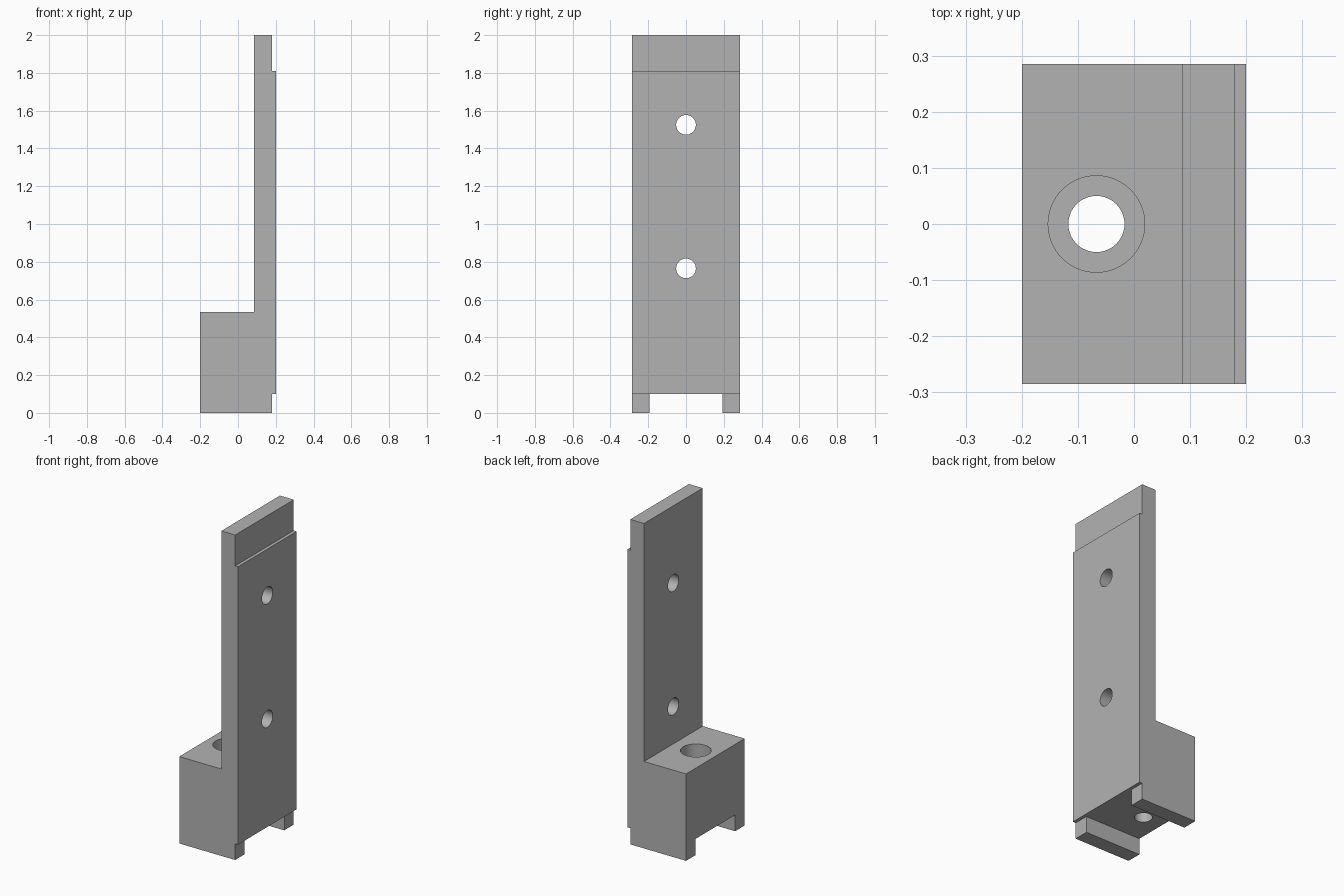
import bpy, bmesh, math
from mathutils import Matrix

cube = bpy.data.objects.get("Cube")
if cube:
    bpy.data.objects.remove(cube, do_unlink=True)

HALF_WIDTH = 0.285

grey = bpy.data.materials.new("plain_grey")
grey.use_nodes = True
grey.diffuse_color = (0.45, 0.45, 0.45, 1)
grey.node_tree.nodes["Principled BSDF"].inputs["Base Color"].default_value = grey.diffuse_color


def make_object(name, bm):
    bmesh.ops.recalc_face_normals(bm, faces=bm.faces)
    mesh = bpy.data.meshes.new(name)
    bm.to_mesh(mesh)
    bm.free()
    mesh.materials.append(grey)
    obj = bpy.data.objects.new(name, mesh)
    bpy.context.collection.objects.link(obj)
    return obj


def cylinder(name, radius, length, centre, axis="Z"):
    bm = bmesh.new()
    turn = Matrix.Rotation(math.pi / 2, 4, "Y") if axis == "X" else Matrix()
    bmesh.ops.create_cone(bm, cap_ends=True, segments=64, radius1=radius, radius2=radius,
                          depth=length, matrix=Matrix.Translation(centre) @ turn)
    return make_object(name, bm)


def box(name, size, centre):
    bm = bmesh.new()
    bmesh.ops.create_cube(bm, size=1, matrix=Matrix.Translation(centre) @ Matrix.Diagonal((*size, 1)))
    return make_object(name, bm)


# Bracket body: stepped side profile extruded across the width
profile = [(-0.2, 0), (0.18, 0), (0.18, 0.1), (0.2, 0.1), (0.2, 1.81),
           (0.18, 1.81), (0.18, 2), (0.086, 2), (0.086, 0.535), (-0.2, 0.535)]
bm = bmesh.new()
face = bm.faces.new([bm.verts.new((x, -HALF_WIDTH, z)) for x, z in profile])
side = bmesh.ops.extrude_face_region(bm, geom=[face])
bmesh.ops.translate(bm, vec=(0, 2 * HALF_WIDTH, 0),
                    verts=[v for v in side["geom"] if isinstance(v, bmesh.types.BMVert)])
bracket = make_object("mounting_bracket", bm)

# Foot slot, plate holes, bolt hole and its counterbore
cutters = [
    box("foot_slot_cutter", (1, 0.386, 0.2), (0, 0, 0)),
    cylinder("lower_plate_hole_cutter", 0.052, 0.3, (0.14, 0, 0.765), "X"),
    cylinder("upper_plate_hole_cutter", 0.052, 0.3, (0.14, 0, 1.525), "X"),
    cylinder("bolt_hole_cutter", 0.05, 1, (-0.067, 0, 0.3)),
    cylinder("counterbore_cutter", 0.086, 0.4, (-0.067, 0, 0.56)),
]
bpy.ops.object.select_all(action="DESELECT")
bracket.select_set(True)
bpy.context.view_layer.objects.active = bracket
for cutter in cutters:
    cutter.hide_render = True
    mod = bracket.modifiers.new(cutter.name, "BOOLEAN")
    mod.operation = "DIFFERENCE"
    mod.solver = "EXACT"
    mod.object = cutter
    bpy.ops.object.modifier_apply(modifier=mod.name)
for cutter in cutters:
    bpy.data.objects.remove(cutter, do_unlink=True)

# Smooth bores with crisp edges
bpy.ops.object.shade_smooth_by_angle(angle=math.radians(30))
